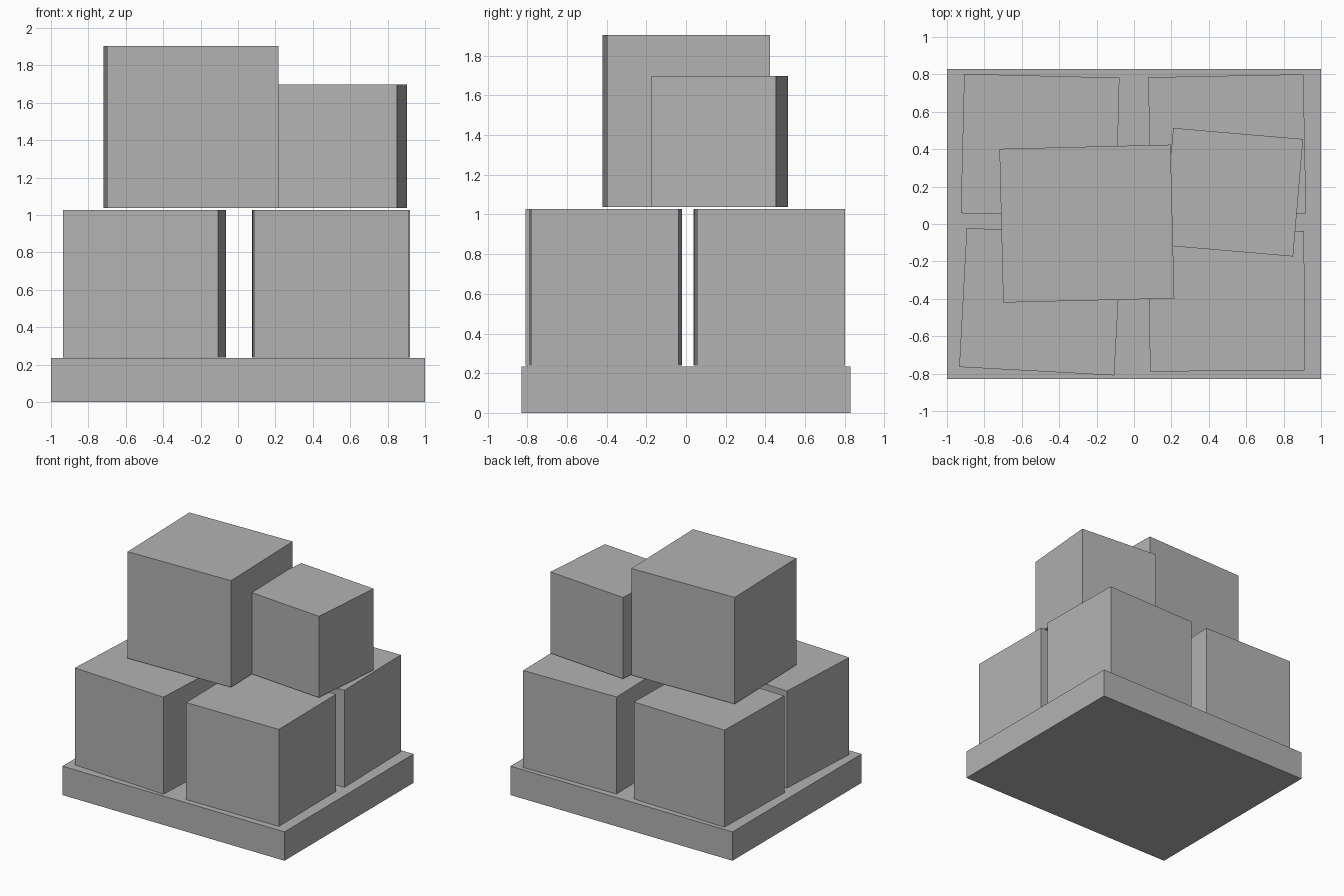
import bpy
from math import radians

cube = bpy.data.objects.get("Cube")
if cube:
    bpy.data.objects.remove(cube, do_unlink=True)

# One plain grey for everything
grey = bpy.data.materials.new("plain_grey")
grey.use_nodes = True
GREY = (0.45, 0.45, 0.45, 1)
grey.diffuse_color = GREY
grey.node_tree.nodes["Principled BSDF"].inputs["Base Color"].default_value = GREY


def box(name, x, y, size, base, turn=0):
    """Upright box standing at height base, turned about z in degrees."""
    bpy.ops.mesh.primitive_cube_add(size=1, location=(x, y, base + size[2] / 2),
                                    rotation=(0, 0, radians(turn)))
    ob = bpy.context.object
    ob.name = name
    ob.scale = size
    bpy.ops.object.transform_apply(location=False, rotation=False, scale=True)
    ob.data.materials.append(grey)
    return ob


# Base slab
box("base_slab", 0, 0, (2, 1.66, 0.235), 0)

# Lower layer: four equal crates, each slightly askew
LOWER = (0.83, 0.745, 0.79)
for name, x, y, turn in [
    ("crate_front_right", -0.5, -0.415, -3.1),
    ("crate_front_left", 0.497, -0.413, 0.5),
    ("crate_back_right", -0.502, 0.42, -1.4),
    ("crate_back_left", 0.498, 0.42, 1.1),
]:
    box(name, x, y, LOWER, 0.238, turn)

# Upper layer: one large and one small crate
box("crate_top_large", -0.252, 0.002, (0.915, 0.822, 0.868), 1.037, 1.4)
box("crate_top_small", 0.53, 0.17, (0.697, 0.63, 0.662), 1.037, -4.9)
